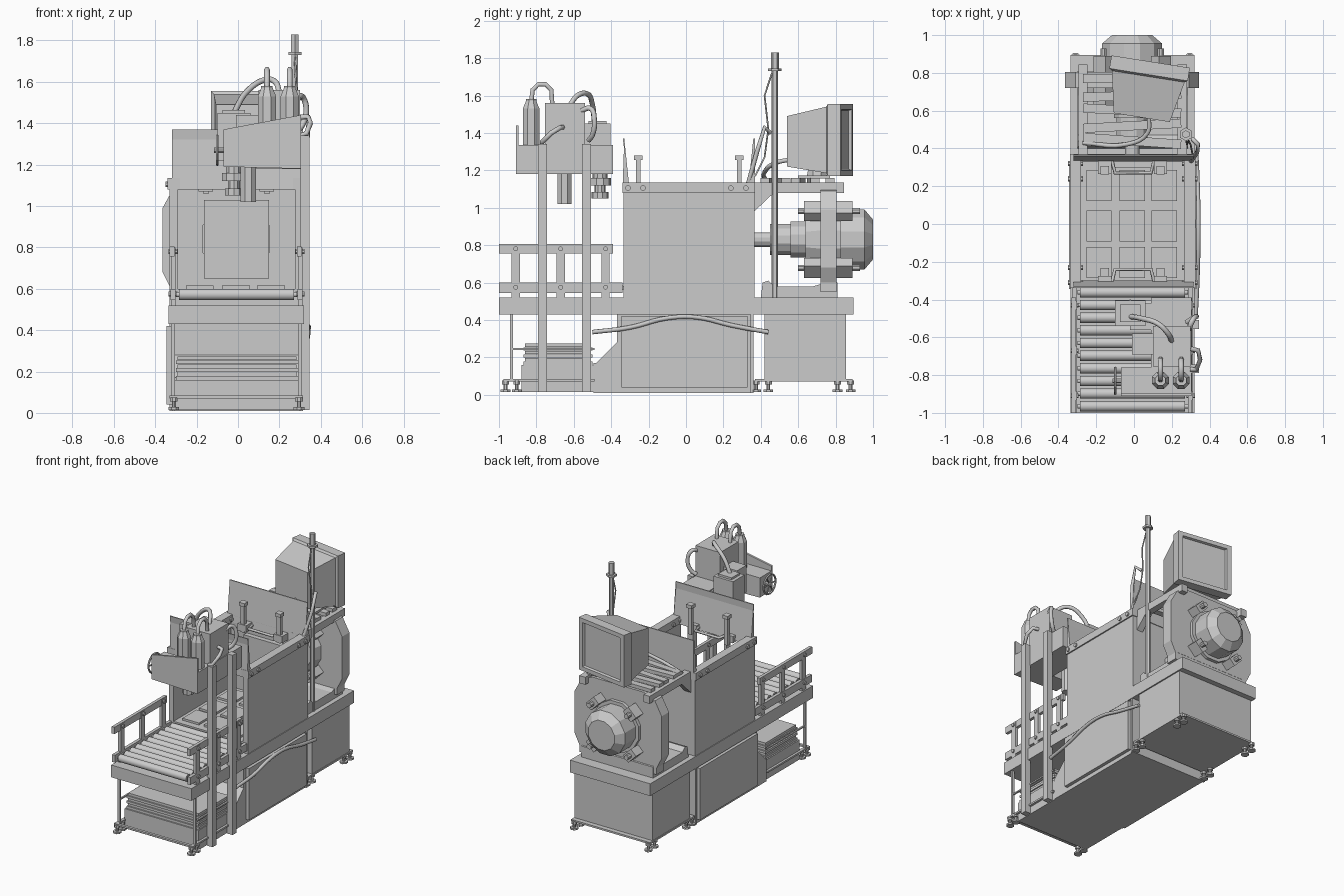
import bpy, bmesh, math
from mathutils import Vector, Matrix


def finish(name, bm, smooth=False):
    bmesh.ops.recalc_face_normals(bm, faces=bm.faces)
    me = bpy.data.meshes.new(name)
    bm.to_mesh(me)
    bm.free()
    ob = bpy.data.objects.new(name, me)
    bpy.context.collection.objects.link(ob)
    if smooth:
        bpy.ops.object.select_all(action='DESELECT')
        bpy.context.view_layer.objects.active = ob
        ob.select_set(True)
        bpy.ops.object.shade_smooth_by_angle(angle=math.radians(35))
    return ob


def loft(name, rings, smooth=False):
    bm = bmesh.new()
    vs = [[bm.verts.new(p) for p in r] for r in rings]
    n = len(vs[0])
    for a, b in zip(vs, vs[1:]):
        for i in range(n):
            bm.faces.new((a[i], a[(i + 1) % n], b[(i + 1) % n], b[i]))
    bm.faces.new(vs[0])
    bm.faces.new(vs[-1])
    return finish(name, bm, smooth)


def place(axis, a, b, t):
    return {'x': (t, a, b), 'y': (a, t, b), 'z': (a, b, t)}[axis]


def prism(name, axis, pts, lo, hi):
    return loft(name, [[place(axis, a, b, t) for a, b in pts] for t in (lo, hi)])


def box(name, x0, x1, y0, y1, z0, z1):
    return prism(name, 'z', [(x0, y0), (x1, y0), (x1, y1), (x0, y1)], z0, z1)


def turned(name, axis, a, b, prof, n=12, smooth=False):
    """Stack of (position, radius) rings along an axis."""
    def ring(t, r):
        return [place(axis, a + r * math.cos((i + .5) * math.tau / n),
                      b + r * math.sin((i + .5) * math.tau / n), t) for i in range(n)]
    return loft(name, [ring(t, r) for t, r in prof], smooth)


def tube(name, pts, r, res=2, curved=True):
    cu = bpy.data.curves.new(name, 'CURVE')
    cu.dimensions = '3D'
    cu.bevel_depth, cu.bevel_resolution, cu.resolution_u = r, res, 5
    cu.use_fill_caps = True
    sp = cu.splines.new('BEZIER' if curved else 'POLY')
    if curved:
        sp.bezier_points.add(len(pts) - 1)
        for q, p in zip(sp.bezier_points, pts):
            q.co = p
            q.handle_left_type = q.handle_right_type = 'AUTO'
    else:
        sp.points.add(len(pts) - 1)
        for q, p in zip(sp.points, pts):
            q.co = (*p, 1)
    ob = bpy.data.objects.new(name, cu)
    bpy.context.collection.objects.link(ob)
    return ob


# Main deck
box("deck", -.335, .32, -1, .895, .43, .52)

# Central lower cabinet with sloped nose, side panels and vertical rib
prism("lower_cabinet", 'x', [(-.48, .01), (.345, .01), (.345, .43), (-.37, .43), (-.37, .28), (-.48, .17)], -.32, .305)
for s, x in ((-1, -.33), (1, .315)):
    box("cabinet_panel", x - .015, x + .015, -.345, .33, .04, .42)
box("cabinet_rear_trim", -.33, .315, .345, .36, .01, .43)
box("cabinet_front_trim", -.31, .3, -.495, -.48, .01, .17)
box("rear_cabinet", -.325, .31, .42, .855, .07, .43)
box("rear_cabinet_base", -.33, .315, .37, .89, .07, .083)

# Front underframe with sheet stack
for x in (-.315, .3):
    box("front_leg", x - .01, x + .01, -.94, -.925, .07, .43)
    box("frame_bottom_rail", x - .012, x + .012, -.975, -.49, .07, .083)
    box("frame_mid_rail", x - .006, x + .006, -.93, -.49, .24, .25)
box("frame_front_rail", -.33, .315, -.975, -.955, .07, .083)
box("stack_bin", -.31, .295, -.88, -.48, .015, .16)
for i in range(6):
    d = .008 * (i % 2)
    box("stacked_sheet", -.3 + d, .29 - d, -.87 + d, -.5 - d, .16 + i * .019, .178 + i * .019)

# Levelling feet
for x in (-.31, .295):
    for y in (-.965, -.905, .375, .44, .81, .88):
        turned("foot", 'z', x, y, [(.015, .028), (.028, .028), (.028, .011), (.055, .011), (.055, .02), (.075, .02)], 8)

# Conveyor rollers, side rails, guard rails
for i in range(10):
    turned("roller", 'x', -.965 + i * .067, .572, [(-.3, .012), (-.285, .012), (-.285, .028), (.27, .028), (.27, .012), (.285, .012)], 12, True)
for x in (-.315, .3):
    box("roller_side_rail", x - .012, x + .012, -1, -.34, .545, .6)
    box("guard_rail", x - .015, x + .008, -1, -.39, .755, .805)
    for y in (-.91, -.67, -.43):
        box("guard_post", x - .01, x + .012, y - .022, y + .022, .52, .8)
        for z in (.575, .78):
            turned("rail_bolt", 'x', y, z, [(x - .022, .013), (x + .022, .013)], 8)

# Pressing chamber: walls, floor, floor plates, top flange
for x in (-.31, .295):
    box("chamber_wall", x - .02, x + .02, -.335, .365, .52, 1.09)
    box("chamber_flange", x - .03, x + .03, -.34, .37, 1.08, 1.135)
    for y in (-.31, -.23, .24, .32):
        turned("flange_bolt", 'x', y, 1.105, [(x - .04, .015), (x + .04, .015)], 8)
box("chamber_rear_wall", -.31, .295, .335, .365, .52, 1.13)
box("chamber_floor", -.29, .275, -.335, .335, .52, .6)
for x in (-.185, -.01, .16):
    for y in (-.205, -.01, .205):
        box("floor_plate", x - .067, x + .067, y - .082, y + .082, .6, .615)
box("rear_press_plate", -.165, .15, .3, .335, .65, 1.03)
turned("press_hub", 'y', -.01, .84, [(.32, .175), (.335, .175)], 8)

# Leaning end plates above the chamber, each with hooked posts
for s, y in ((-1, -.32), (1, .35)):
    prism("end_plate", 'x', [(y - .02, 1.08), (y + .02, 1.08), (y + s * .018, 1.37), (y + s * .01, 1.37)], -.32, .315)
    for x in (-.155, .14):
        py = y - s * .065
        box("hook_post", x - .015, x + .015, py - .013, py + .013, 1.06, 1.26)
        box("hook_tip", x - .022, x + .022, py - .022, py + .022, 1.255, 1.28)
        box("hook_bracket", x - .035, x + .035, py - .02, y, 1.07, 1.12)
    tube("plate_handle", [(-.12, y, 1.1), (-.1, y - s * .08, 1.1), (.09, y - s * .08, 1.1), (.11, y, 1.1)], .01, 1, False)

# Rear bed and octagonal motor flange
prism("rear_bed", 'x', [(.4, .52), (.81, .52), (.81, .6), (.79, .62), (.75, .6), (.68, .58), (.47, .58), (.44, .61), (.41, .6)], -.3, .285)
prism("motor_flange", 'y', [(-.325, .55), (-.325, .6), (-.365, .68), (-.365, .99), (-.31, 1.09), (-.22, 1.13), (.2, 1.13),
      (.29, 1.09), (.345, .99), (.345, .68), (.305, .6), (.305, .55)], .72, .805)

# Motor: shaft, gear stages, bevelled cap, lugs
turned("motor_shaft", 'y', -.01, .83, [(.365, .04), (.45, .04), (.45, .085), (.56, .085), (.56, .1), (.64, .1), (.64, .16), (.72, .19)], 12)
turned("motor_cap", 'y', -.01, .83, [(.8, .19), (.83, .19), (.83, .165), (.955, .165), (1.0, .11)], 12)
for k in range(4):
    a = math.radians(45 + 90 * k)
    cx, cz = -.01 + .215 * math.cos(a), .83 + .215 * math.sin(a)
    lug = box("motor_lug", -.045, .045, .63, .89, -.03, .03)
    lug.matrix_world = Matrix.Translation((cx, 0, cz)) @ Matrix.Rotation(math.pi / 2 - a, 4, 'Y')
    turned("lug_bolt", 'y', cx, cz, [(.6, .018), (.93, .018)], 8)

# Rear top frame: side beams and skewed slats
for x in (-.27, .255):
    prism("top_beam", 'x', [(.365, .98), (.47, 1.08), (.845, 1.08), (.845, 1.135), (.365, 1.135)], x - .025, x + .025)
for i, y in enumerate((.44, .52, .6, .68, .77)):
    slat = box("top_slat", -.26, .26, -.024, .024, 1.135, 1.16)
    slat.matrix_world = Matrix.Translation((-.01, y, 0)) @ Matrix.Rotation(math.radians((-4, 3, -3, 2, 0)[i]), 4, 'Z')

# Monitor, turned slightly
turn = Matrix.Translation((.085, .84, 0)) @ Matrix.Rotation(math.radians(-9), 4, 'Z')


def rect(w, z0, z1, y):
    return [(-w, y, z0), (w, y, z0), (w, y, z1), (-w, y, z1)]


screen = loft("monitor", [rect(.15, 1.22, 1.49, -.28), rect(.195, 1.185, 1.54, -.06), rect(.21, 1.17, 1.555, -.05),
                          rect(.21, 1.17, 1.555, .02), rect(.175, 1.2, 1.525, .02), rect(.17, 1.205, 1.52, .003)])
screen.matrix_world = turn
box("monitor_base", -.04, .2, .6, .77, 1.155, 1.172)
turned("monitor_neck", 'z', .07, .7, [(1.16, .06), (1.21, .05)], 8)
tube("monitor_cable", [(-.27, .43, 1.14), (-.05, .42, 1.19), (.07, .48, 1.24), (.08, .57, 1.26)], .012)

# Signal pole with trailing cable
turned("signal_pole", 'z', .275, .475, [(.52, .018), (1.73, .018), (1.73, .036), (1.745, .036), (1.745, .021), (1.83, .021)], 6)
tube("pole_cable", [(.275, .46, 1.72), (.28, .42, 1.6), (.29, .44, 1.42), (.3, .42, 1.27), (.31, .37, 1.17)], .005, 1, False)
tube("side_arm_pipe", [(.3, .33, 1.12), (.335, .38, 1.3), (.34, .42, 1.43), (.31, .45, 1.4)], .012, 1, False)

# Scanner head: columns, tray, slanted front housing
for y in (-.767, -.532):
    box("head_column", .3, .345, y - .023, y + .023, .015, 1.34)
box("head_tray", .09, .305, -.76, -.39, 1.18, 1.335)
prism("head_front_housing", 'y', [(-.07, 1.19), (.305, 1.18), (.305, 1.335), (-.07, 1.335)], -.905, -.76)
prism("head_front_plate", 'y', [(-.07, 1.19), (.305, 1.18), (.305, 1.44), (-.07, 1.37)], -.91, -.895)
box("head_control_box", .1, .3, -.755, -.54, 1.33, 1.56)
box("head_side_box", -.01, .1, -.69, -.58, 1.24, 1.44)
box("head_bridge", -.02, .12, -.56, -.42, 1.2, 1.33)
turned("lower_cylinder", 'z', .05, -.65, [(1.02, .04), (1.25, .04)], 8)

# Air tanks and pipe loops
for x in (.14, .25):
    turned("air_tank", 'z', x, -.828, [(1.33, .048), (1.53, .048), (1.57, .03), (1.58, .03)], 8)
    tube("tank_pipe", [(x, -.828, 1.56), (x, -.82, 1.63), (x, -.79, 1.66), (x, -.75, 1.66), (x, -.72, 1.63), (x, -.715, 1.55)], .014, 1, False)

# Nozzle block
box("nozzle_block", -.1, .06, -.54, -.405, 1.22, 1.45)
box("nozzle_cap", -.075, .035, -.52, -.425, 1.45, 1.465)
turned("nozzle", 'z', -.02, -.46, [(1.05, .045), (1.085, .045), (1.085, .03), (1.12, .03), (1.12, .06), (1.16, .06), (1.16, .04), (1.22, .04)], 10)
tube("nozzle_hose", [(-.02, -.49, 1.45), (.04, -.5, 1.55), (.13, -.53, 1.61), (.18, -.58, 1.6), (.2, -.62, 1.55)], .014)
tube("side_hose", [(.29, -.56, 1.52), (.31, -.51, 1.53), (.33, -.49, 1.47), (.31, -.5, 1.39), (.28, -.52, 1.36)], .014)
tube("head_handle", [(.3, -.66, 1.43), (.34, -.67, 1.43), (.35, -.72, 1.4), (.33, -.77, 1.35), (.3, -.77, 1.34)], .013, 1, False)

# Spoked handwheel on the left of the head
bpy.ops.mesh.primitive_torus_add(major_segments=14, minor_segments=6, major_radius=.07, minor_radius=.007,
                                 location=(-.1, -.83, 1.27), rotation=(0, math.pi / 2, 0))
bpy.context.object.name = "handwheel_rim"
turned("handwheel_axle", 'x', -.83, 1.27, [(-.115, .014), (-.07, .014)], 8)
for k in range(3):
    a = k * math.pi / 3
    dy, dz = .07 * math.cos(a), .07 * math.sin(a)
    tube("handwheel_spoke", [(-.1, -.83 - dy, 1.27 - dz), (-.1, -.83 + dy, 1.27 + dz)], .005, 1, False)

# Hydraulic hose along the right side
tube("side_supply_hose", [(.325, -.5, .335), (.335, -.3, .36), (.34, -.1, .41), (.34, .05, .415), (.335, .25, .37), (.325, .44, .335)], .012)
